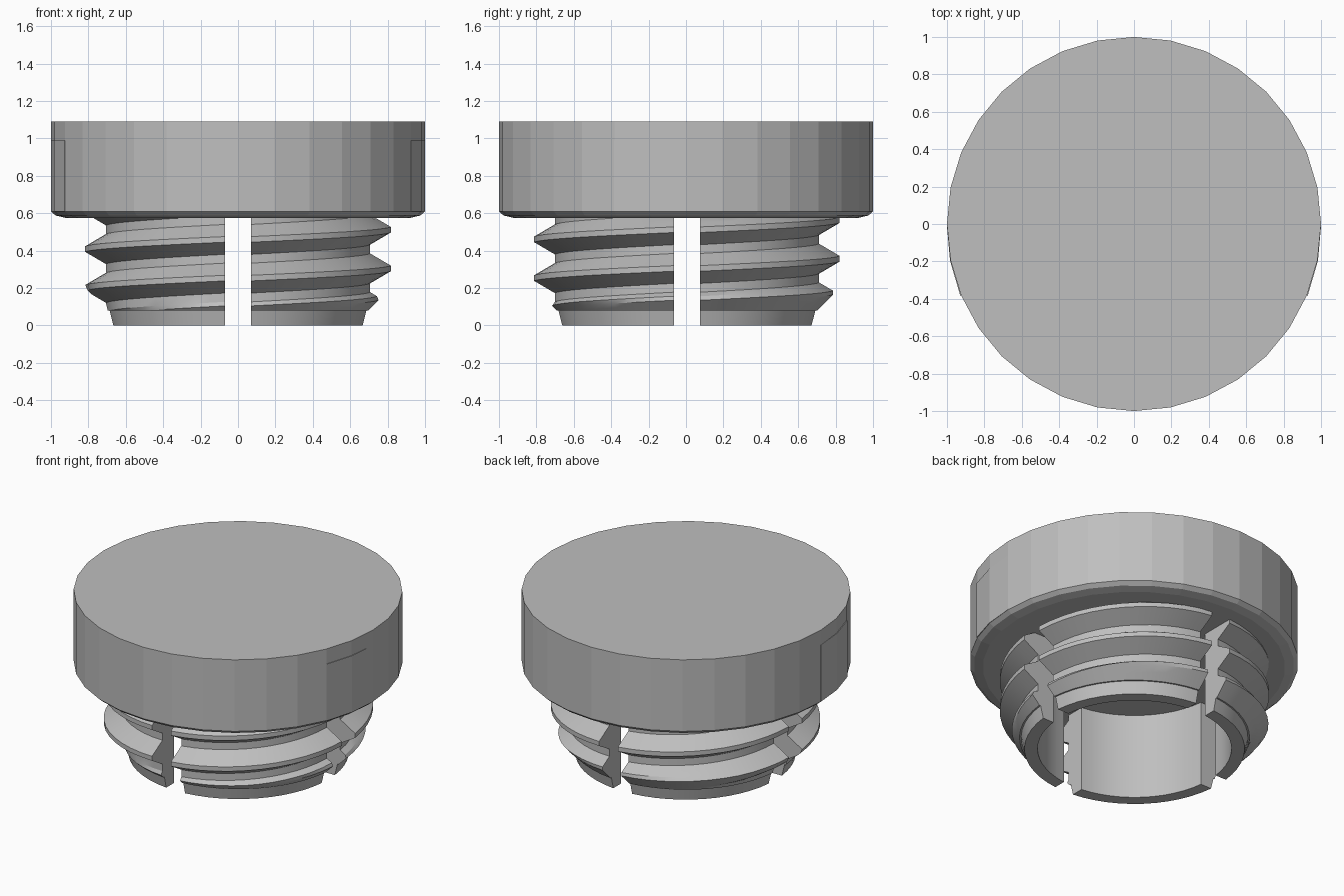
import bpy, bmesh
from math import sin, cos, asin, pi, radians

cube = bpy.data.objects.get("Cube")
if cube:
    bpy.data.objects.remove(cube, do_unlink=True)

GREY = (0.52, 0.52, 0.52, 1)
mat = bpy.data.materials.new("grey plastic")
mat.use_nodes = True
mat.diffuse_color = GREY
mat.node_tree.nodes["Principled BSDF"].inputs["Base Color"].default_value = GREY

CAP_BOTTOM, CAP_TOP = 0.575, 1.09
ROOT, CREST, PITCH = 0.71, 0.82, 0.207
BORE, SLOT, COLLAR = 0.59, 0.07, 0.08
STEPS = 12


def finish(name, bm, smooth):
    bmesh.ops.remove_doubles(bm, verts=bm.verts, dist=0.0002)
    bmesh.ops.dissolve_degenerate(bm, edges=bm.edges, dist=0.0002)
    bmesh.ops.recalc_face_normals(bm, faces=bm.faces)
    mesh = bpy.data.meshes.new(name)
    bm.to_mesh(mesh)
    bm.free()
    mesh.materials.append(mat)
    obj = bpy.data.objects.new(name, mesh)
    bpy.context.collection.objects.link(obj)
    if smooth:
        bpy.ops.object.select_all(action="DESELECT")
        obj.select_set(True)
        bpy.context.view_layer.objects.active = obj
        bpy.ops.object.shade_smooth_by_angle(angle=radians(20))
    return obj


def skin(bm, rings, closed):
    """Join rings of vertices with quads and cap both ends."""
    n = len(rings[0])
    pairs = list(zip(rings, rings[1:]))
    if closed:
        pairs.append((rings[-1], rings[0]))
    for a, b in pairs:
        for i in range(n):
            j = (i + 1) % n
            bm.faces.new((a[i], a[j], b[j], b[i]))
    if not closed:
        bm.faces.new(rings[0])
        bm.faces.new(rings[-1])


# Round cap with a softened lower rim
bm = bmesh.new()
rings = []
for r, z in ((0.92, CAP_BOTTOM), (0.975, 0.588), (1, 0.61), (1, CAP_TOP)):
    rings.append([bm.verts.new((r * cos(k * pi / 16), r * sin(k * pi / 16), z))
                  for k in range(32)])
skin(bm, rings, False)
finish("cap", bm, False)


def section(theta):
    """Closed outline of the threaded wall at one angle, as (radius, height)."""
    pts = [(BORE, 0), (0.67, 0), (0.69, COLLAR)]
    half_crest, half_root = 0.015, 0.08
    for turn in range(-1, 4):
        centre = 0.305 + PITCH * (turn - 1 + theta / (2 * pi))
        for k in range(-4, 5):
            if k == 0:
                continue
            f = (abs(k) - 1) / 3
            z = centre + (1 if k > 0 else -1) * (half_crest + f * (half_root - half_crest))
            r = CREST + f * (ROOT - CREST)
            z = min(max(z, COLLAR), CAP_BOTTOM + 0.01)
            # Lead-in chamfer at the start of the thread
            pts.append((min(r, 0.70 + (z - COLLAR)), z))
    pts += [(ROOT, CAP_BOTTOM + 0.01), (BORE, CAP_BOTTOM + 0.01)]
    return pts


# Four threaded wall segments, parted by straight slots
for q, name in enumerate(("back_left", "back_right", "front_right", "front_left")):
    bm = bmesh.new()
    rings = []
    for s in range(STEPS + 1):
        t = s / STEPS
        ring = []
        for r, z in section(q * pi / 2 + t * pi / 2):
            edge = asin(SLOT / r)
            a = q * pi / 2 + edge + t * (pi / 2 - 2 * edge)
            ring.append(bm.verts.new((r * cos(a), r * sin(a) + 0.005, z)))
        rings.append(ring)
    skin(bm, rings, False)
    finish("threaded_segment_" + name, bm, True)

# Shallow raised panels on the sides of the cap
for side, name in ((-1, "right"), (1, "left")):
    bm = bmesh.new()
    rings = []
    for k, lift in ((0, 0.001), (1, 0.003), (2, 0.005)):
        a = k * pi / 16
        rings.append([bm.verts.new((side * r * cos(a), -r * sin(a), z))
                      for r, z in ((0.997, 0.61), (1 + lift, 0.61),
                                   (1 + lift, 0.99), (0.997, 0.99))])
    skin(bm, rings, False)
    finish("side_panel_" + name, bm, False)
